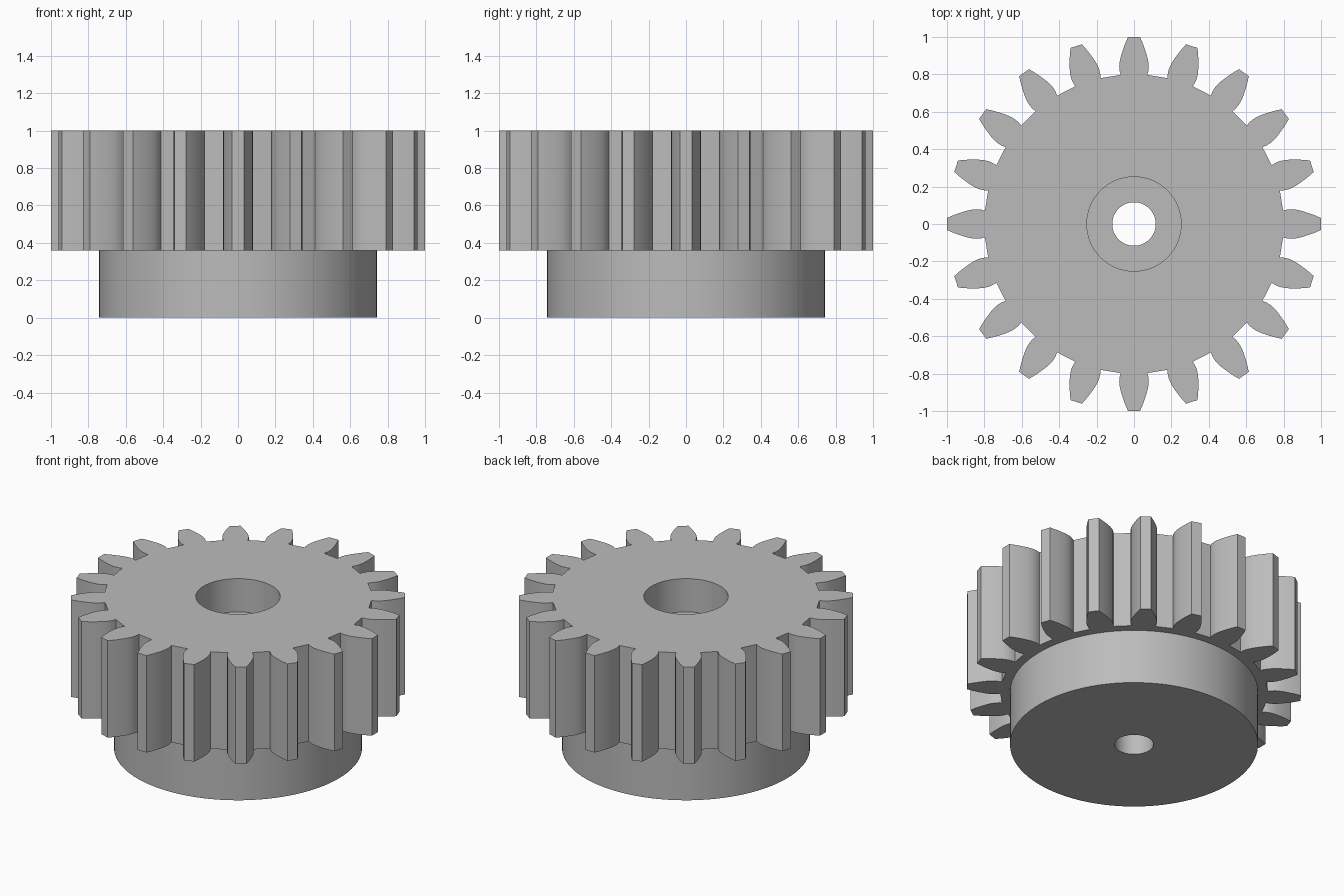
import bpy, bmesh, math

if "Cube" in bpy.data.objects:
    bpy.data.objects.remove(bpy.data.objects["Cube"], do_unlink=True)

TEETH = 20
HUB_Z, TOP_Z, LEDGE_Z = 0.36, 1.0, 0.78
HUB_R, BORE_R, RECESS_R = 0.742, 0.116, 0.252

# Half tooth: (radial distance, half width) from root to tip
FLANK = [(0.797, 0.071), (0.815, 0.076), (0.84, 0.079), (0.865, 0.077), (0.89, 0.072),
         (0.92, 0.063), (0.95, 0.053), (0.975, 0.043), (1.0, 0.032)]

steel = bpy.data.materials.new("grey_steel")
steel.use_nodes = True
colour = (0.5, 0.5, 0.5, 1)
steel.diffuse_color = colour
steel.node_tree.nodes["Principled BSDF"].inputs["Base Color"].default_value = colour


def circle(radius, count=96):
    return [(radius * math.cos(math.tau * i / count), radius * math.sin(math.tau * i / count))
            for i in range(count)]


def gear_outline():
    tooth = [(r, -w) for r, w in FLANK] + [(r, w) for r, w in reversed(FLANK)]
    points = []
    for i in range(TEETH):
        c, s = math.cos(math.tau * i / TEETH), math.sin(math.tau * i / TEETH)
        points += [(x * c - y * s, x * s + y * c) for x, y in tooth]
    return points


bm = bmesh.new()


def ring(points, z):
    verts = [bm.verts.new((x, y, z)) for x, y in points]
    for a, b in zip(verts, verts[1:] + verts[:1]):
        bm.edges.new((a, b))
    return verts


def skin(low, high):
    n = len(low)
    for i in range(n):
        j = (i + 1) % n
        bm.faces.new((low[i], low[j], high[j], high[i]))


def cap(outer, inner):
    edges = [bm.edges.get((a, b)) for loop in (outer, inner)
             for a, b in zip(loop, loop[1:] + loop[:1])]
    bmesh.ops.triangle_fill(bm, use_beauty=True, use_dissolve=False, edges=edges,
                            normal=(0, 0, 1))


# Toothed rim
teeth_low, teeth_high = ring(gear_outline(), HUB_Z), ring(gear_outline(), TOP_Z)
skin(teeth_low, teeth_high)

# Hub, bore, ledge and recess, in order from the underside of the teeth to the top face
turned = [ring(circle(r), z) for r, z in (
    (HUB_R, HUB_Z), (HUB_R, 0), (BORE_R, 0), (BORE_R, LEDGE_Z),
    (RECESS_R, LEDGE_Z), (RECESS_R, TOP_Z))]
for a, b in zip(turned, turned[1:]):
    skin(a, b)

# Flat end faces of the toothed rim
cap(teeth_low, turned[0])
cap(teeth_high, turned[-1])
bmesh.ops.recalc_face_normals(bm, faces=bm.faces[:])

mesh = bpy.data.meshes.new("gear_with_hub")
bm.to_mesh(mesh)
bm.free()
mesh.materials.append(steel)
gear = bpy.data.objects.new("gear_with_hub", mesh)
bpy.context.collection.objects.link(gear)
bpy.context.view_layer.objects.active = gear
gear.select_set(True)
bpy.ops.object.shade_smooth_by_angle(angle=math.radians(30))
